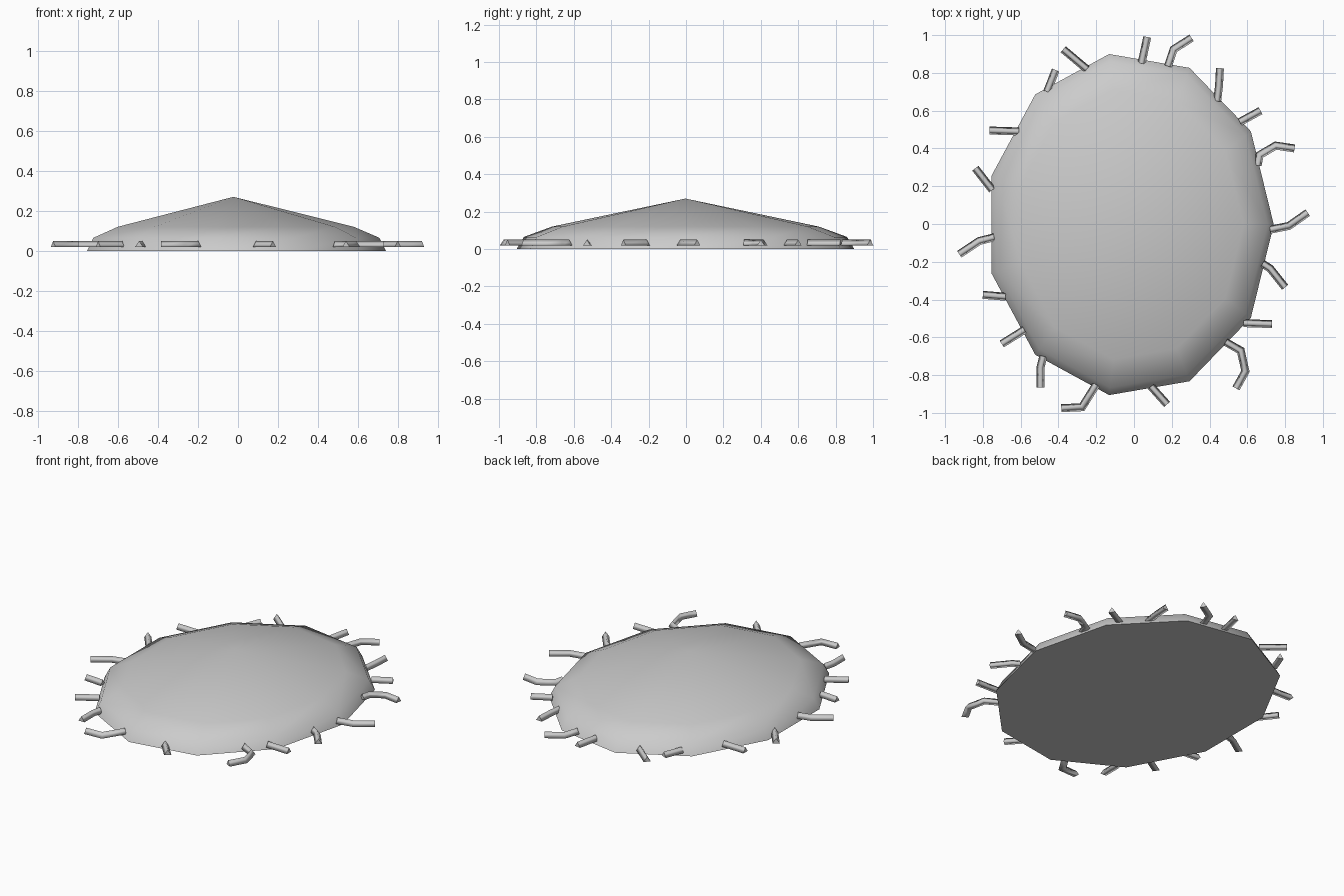
import bpy
import bmesh
from math import cos, sin, tau, radians
from mathutils import Vector

cube = bpy.data.objects.get("Cube")
if cube:
    bpy.data.objects.remove(cube, do_unlink=True)

# Single grey material
grey = bpy.data.materials.new("light_grey")
grey.use_nodes = True
grey.diffuse_color = (0.6, 0.6, 0.6, 1)
shader = next(n for n in grey.node_tree.nodes if n.type == "BSDF_PRINCIPLED")
shader.inputs["Base Color"].default_value = grey.diffuse_color


def make_object(name, bm):
    bmesh.ops.recalc_face_normals(bm, faces=bm.faces)
    mesh = bpy.data.meshes.new(name)
    bm.to_mesh(mesh)
    bm.free()
    mesh.materials.append(grey)
    obj = bpy.data.objects.new(name, mesh)
    bpy.context.collection.objects.link(obj)
    return obj


def bridge(bm, lower, upper):
    """Join two closed loops with smooth quads."""
    count = len(lower)
    for i in range(count):
        j = (i + 1) % count
        bm.faces.new((lower[i], lower[j], upper[j], upper[i])).smooth = True


# Domed oval shell: eleven sides, shrinking rings and a peak
SIDES = 11
CENTRE = Vector((-0.023, -0.003, 0))
HALF_WIDTH, HALF_LENGTH = 0.763, 0.912
PROFILE = [(1.0, 0.0), (0.957, 0.065), (0.79, 0.12)]
PEAK = 0.27

bm = bmesh.new()
rings = []
for scale, height in PROFILE:
    ring = []
    for k in range(SIDES):
        angle = tau * k / SIDES
        offset = Vector((HALF_WIDTH * scale * cos(angle),
                         HALF_LENGTH * scale * sin(angle), height))
        ring.append(bm.verts.new(CENTRE + offset))
    rings.append(ring)
for lower, upper in zip(rings, rings[1:]):
    bridge(bm, lower, upper)
peak = bm.verts.new(CENTRE + Vector((0, 0, PEAK)))
for k in range(SIDES):
    bm.faces.new((rings[-1][k], rings[-1][(k + 1) % SIDES], peak)).smooth = True
bm.faces.new(rings[0])
shell = make_object("shell", bm)
bpy.ops.object.select_all(action="DESELECT")
shell.select_set(True)
bpy.context.view_layer.objects.active = shell
bpy.ops.object.shade_smooth_by_angle(angle=radians(60))


# Bent legs with a triangular section, ridge upwards
LEG_HALF_WIDTH, LEG_BOTTOM, LEG_TOP = 0.021, 0.018, 0.05


def make_leg(name, path):
    points = [Vector(p) for p in path]
    steps = [(b - a).normalized() for a, b in zip(points, points[1:])]
    bm = bmesh.new()
    sections = []
    for i, point in enumerate(points):
        before = steps[max(i - 1, 0)]
        after = steps[min(i, len(steps) - 1)]
        along = (before + after).normalized()
        side = Vector((-along.y, along.x)) * LEG_HALF_WIDTH / along.dot(after)
        sections.append([bm.verts.new((*(point + side), LEG_BOTTOM)),
                         bm.verts.new((*(point - side), LEG_BOTTOM)),
                         bm.verts.new((*point, LEG_TOP))])
    for first, second in zip(sections, sections[1:]):
        bridge(bm, first, second)
    caps = [bm.faces.new(sections[0]), bm.faces.new(sections[-1])]
    bmesh.ops.split_edges(bm, edges=list({e for f in caps for e in f.edges}))
    bmesh.ops.remove_doubles(bm, verts=bm.verts, dist=0.00001)
    for edge in bm.edges:
        # Keep the end caps crisp
        if any(not f.smooth for f in edge.link_faces):
            edge.smooth = False
    return make_object(name, bm)


# Leg paths from root to tip, clockwise from the back
LEGS = [
    [(.04, .85), (.07, .99)],
    [(.18, .835), (.21, .925), (.305, .985)],
    [(.44, .65), (.45, .73), (.455, .825)],
    [(.56, .54), (.67, .6)],
    [(.655, .31), (.665, .365), (.75, .415), (.85, .4)],
    [(.72, -.03), (.82, -.01), (.92, .06)],
    [(.68, -.21), (.72, -.235), (.8, -.335)],
    [(.58, -.525), (.73, -.53)],
    [(.485, -.625), (.565, -.67), (.59, -.78), (.54, -.87)],
    [(.09, -.86), (.175, -.955)],
    [(-.2, -.85), (-.275, -.97), (-.385, -.975)],
    [(-.48, -.7), (-.495, -.76), (-.495, -.865)],
    [(-.58, -.56), (-.7, -.635)],
    [(-.68, -.385), (-.8, -.375)],
    [(-.74, -.07), (-.82, -.09), (-.925, -.16)],
    [(-.75, .18), (-.84, .295)],
    [(-.61, .49), (-.765, .495)],
    [(-.46, .7), (-.415, .815)],
    [(-.25, .82), (-.375, .925)],
]
for number, path in enumerate(LEGS, start=1):
    make_leg(f"leg_{number}", path)
